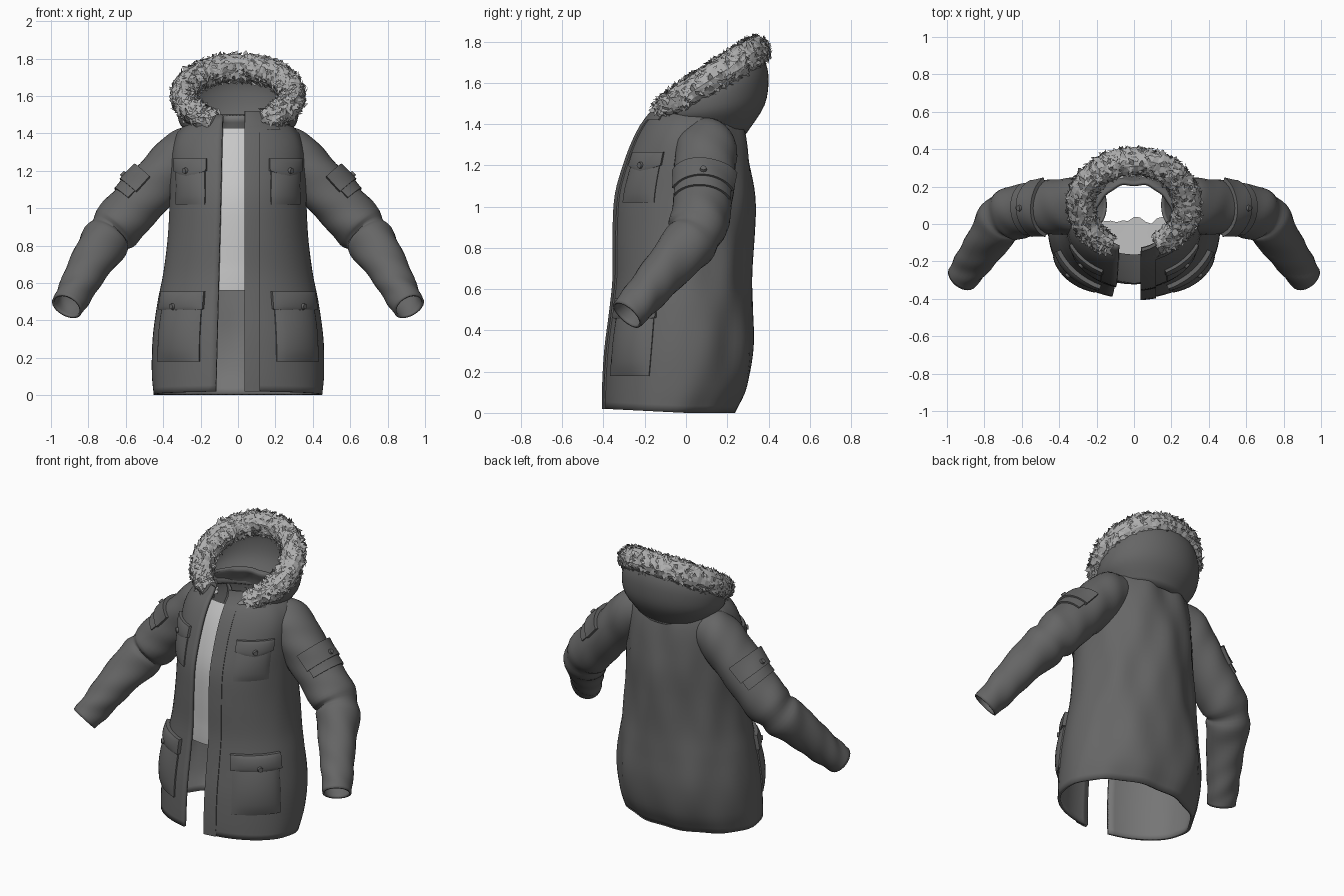
import bpy, bmesh, math, random
from mathutils import Vector

random.seed(4)
if "Cube" in bpy.data.objects:
    bpy.data.objects.remove(bpy.data.objects["Cube"])


def material(name, v):
    m = bpy.data.materials.new(name)
    m.use_nodes = True
    m.diffuse_color = (v, v, v, 1)
    bsdf = m.node_tree.nodes["Principled BSDF"]
    bsdf.inputs["Base Color"].default_value = (v, v, v, 1)
    bsdf.inputs["Roughness"].default_value = 0.8
    return m


COAT = material("dark grey cloth", 0.132)
LINING = material("grey lining", 0.18)
FUR = material("light grey fur", 0.42)
SHIRT = material("pale grey shirt", 0.57)


def interp(table, k):
    """Smooth curve through rows whose first entry is the key."""
    i = 0
    while i < len(table) - 2 and k > table[i + 1][0]:
        i += 1
    a, b = table[i], table[i + 1]
    p, q = table[max(i - 1, 0)], table[min(i + 2, len(table) - 1)]
    h = b[0] - a[0]
    t = (k - a[0]) / h
    out = []
    for j in range(1, len(a)):
        ma = (b[j] - p[j]) / (b[0] - p[0]) * h
        mb = (q[j] - a[j]) / (q[0] - a[0]) * h
        out.append(a[j] + t * ma + t * t * (3 * (b[j] - a[j]) - 2 * ma - mb)
                   + t ** 3 * (2 * (a[j] - b[j]) + ma + mb))
    return out


def span(a, b, n):
    return [a + (b - a) * i / n for i in range(n + 1)]


def finish(name, bm, mats, mirror=False, solid=0.0, smooth=True):
    me = bpy.data.meshes.new(name)
    bm.to_mesh(me)
    bm.free()
    ob = bpy.data.objects.new(name, me)
    bpy.context.collection.objects.link(ob)
    for m in mats:
        me.materials.append(m)
    if smooth:
        bpy.ops.object.select_all(action="DESELECT")
        ob.select_set(True)
        bpy.context.view_layer.objects.active = ob
        bpy.ops.object.shade_smooth_by_angle(angle=math.radians(50))
    if mirror:
        ob.modifiers.new("mirror", "MIRROR").use_mirror_merge = False
    if solid:
        s = ob.modifiers.new("thickness", "SOLIDIFY")
        s.thickness, s.offset = solid, -1
        s.material_offset = len(mats) - 1


def grid(name, rows, mats, closed=False, **kw):
    bm = bmesh.new()
    vs = [[bm.verts.new(p) for p in r] for r in rows]
    n = len(rows[0])
    for a, b in zip(vs, vs[1:]):
        for j in range(n if closed else n - 1):
            k = (j + 1) % n
            bm.faces.new((a[j], a[k], b[k], b[j]))
    finish(name, bm, mats, **kw)


# Coat body: height, half width, front y, back y
BODY = [(0, .45, -.40, .24), (.12, .46, -.40, .30), (.3, .457, -.39, .33),
        (.5, .43, -.365, .325), (.65, .40, -.35, .32), (.85, .375, -.35, .325),
        (1.05, .365, -.34, .33), (1.2, .365, -.30, .315), (1.33, .355, -.25, .295),
        (1.42, .31, -.20, .27), (1.48, .23, -.15, .235), (1.53, .19, -.14, .215)]


def surface(phi, z, off=0.0):
    w, f, b = interp(BODY, z)
    fold = .006 * math.cos(7 * phi) * math.sin(6 * z) + .004 * math.cos(11 * phi) * math.cos(9 * z)
    off += fold * max(0, .6 - math.cos(phi))
    return Vector(((w + off) * math.sin(phi), (f + b) / 2 - ((b - f) / 2 + off) * math.cos(phi), z))


def opening(z):
    """Angles of the left and right front edges."""
    w = interp(BODY, z)[0]
    return math.asin(.04 / w), math.tau - math.asin((.12 - .025 * z) / w)


rows = [[surface(p, z) for p in span(*opening(z), 64)] for z in span(0, 1.5, 44)]
for r in rows[:2]:
    for p in r:
        p.z += .02 * max(0, -p.y / .4)
grid("coat_body", rows, [COAT, LINING], solid=.018)


def patch(name, p0, p1, z0, z1, thick, dip=0.0, puff=0.0, mirror=True):
    """Raised cloth panel lying on the front of the coat."""
    us, ws = span(0, 1, 12), span(0, 1, 10)
    us, ws = [0] + us + [1], [0] + ws + [1]
    rows = []
    for i, w in enumerate(ws):
        row = []
        for j, u in enumerate(us):
            rim = i in (0, len(ws) - 1) or j in (0, len(us) - 1)
            bulge = puff * (math.sin(math.pi * u) * math.sin(math.pi * w)) ** .6
            low = z0 - dip * (1 - abs(2 * u - 1))
            row.append(surface(p0 + (p1 - p0) * u, low + (z1 - low) * w,
                               -.01 if rim else thick + bulge))
        rows.append(row)
    grid(name, rows, [COAT], mirror=mirror)


# Front placket, pockets and flaps
rows = []
for z in span(.02, 1.52, 36):
    w = interp(BODY, z)[0]
    a, b = math.asin(.035 / w), math.asin(.115 / w)
    rows.append([surface(a, z, -.005)] + [surface(p, z, .008) for p in span(a, b, 4)] + [surface(b, z, -.005)])
grid("front_placket", rows, [COAT])
patch("chest_pocket", .50, 1.12, 1.02, 1.25, .006, puff=.014)
patch("chest_flap", .47, 1.15, 1.20, 1.265, .016, dip=.035, puff=.008)
patch("hip_pocket", .46, 1.18, .18, .53, .008, puff=.026)
patch("hip_flap", .43, 1.21, .46, .555, .022, dip=.012, puff=.014)
patch("collar_stand", .2, .8, 1.42, 1.515, .008, mirror=False)

# Sleeve path: key, x, y, z, radius
ARM = [(0, .20, .10, 1.35, .10), (1, .295, .10, 1.285, .138), (2, .405, .09, 1.165, .141),
       (3, .54, .08, 1.02, .138), (4, .65, .06, .90, .140), (4.4, .685, .045, .86, .121),
       (4.8, .71, .02, .825, .133), (5.4, .755, -.045, .755, .120), (6, .805, -.12, .67, .109),
       (7, .865, -.21, .56, .096), (8, .915, -.285, .475, .086)]


def arm_point(k, ang, off=0.0):
    x, y, z, r = interp(ARM, k)
    k0, k1 = max(k - .1, 0), min(k + .1, 8)
    t = (Vector(interp(ARM, k1)[:3]) - Vector(interp(ARM, k0)[:3])).normalized()
    u = t.cross(Vector((0, 1, 0))).normalized()
    v = t.cross(u)
    r += off + .005 * math.sin(3 * ang + 4 * k) * math.sin(k * 2)
    wide = 1 + .08 * max(0, 1 - k / 5)
    return Vector((x, y, z)) + (u * math.cos(ang) + v * math.sin(ang) * wide) * r


ring = [math.tau * i / 28 for i in range(28)]
grid("sleeve", [[arm_point(k, a) for a in ring] for k in span(0, 8, 60)], [COAT],
     closed=True, mirror=True, solid=.012)


def arm_patch(name, k0, k1, half, thick):
    ks = [k0] + span(k0, k1, 6) + [k1]
    angs = [-half] + span(-half, half, 16) + [half]
    rows = [[arm_point(k, a, -.01 if i in (0, len(ks) - 1) or j in (0, len(angs) - 1) else thick)
             for j, a in enumerate(angs)] for i, k in enumerate(ks)]
    grid(name, rows, [COAT], mirror=True)


arm_patch("sleeve_pocket", 2.3, 3.1, 1.15, .010)
arm_patch("sleeve_flap", 2.25, 2.8, 1.22, .020)


# Buttons
def button(name, pos, normal):
    bm = bmesh.new()
    bmesh.ops.create_cone(bm, cap_ends=True, segments=16, radius1=.017, radius2=.014, depth=.014)
    bm.transform(Vector(normal).to_track_quat("Z", "Y").to_matrix().to_4x4())
    bmesh.ops.translate(bm, verts=bm.verts, vec=pos)
    finish(name, bm, [COAT], mirror=True)


for name, phi, z, off in (("chest_button", .81, 1.20, .028), ("hip_button", .85, .475, .038)):
    button(name, surface(phi, z, off), (math.sin(phi), -math.cos(phi), 0))
button("sleeve_button", arm_point(2.65, 0, .024), arm_point(2.65, 0, 1) - arm_point(2.65, 0))

# Hood: key, half width, centre y, depth, centre z, tilt
HOOD = [(0, .25, .09, .20, 1.38, -.03), (1, .31, .12, .26, 1.45, .04),
        (2, .325, .125, .275, 1.52, .10), (3, .315, .115, .265, 1.575, .135),
        (4, .287, .10, .235, 1.602, .15)]


def hood_point(k, t):
    w, cy, d, cz, h = interp(HOOD, k)
    return Vector((-w * math.sin(t), cy + d * math.cos(t), cz + h * math.cos(t)))


END = math.radians(154)
rows = [[hood_point(k, t) for t in span(-END, END, 48)] for k in span(0, 4, 16)]
grid("hood", rows, [COAT], solid=.02)


# Fur trim: a soft core covered in ragged overlapping tufts
def fur_point(t, ang, grow=0.0):
    c = hood_point(4, t)
    tan = (hood_point(4, t + .01) - hood_point(4, t - .01)).normalized()
    u = (c - Vector((0, .10, 1.602))).normalized()
    v = tan.cross(u).normalized()
    r = .072 - .022 * (abs(t) / END) ** 6 + grow
    return c + (u * math.cos(ang) + v * math.sin(ang)) * r


ring = [math.tau * i / 14 for i in range(14)]
rows = [[fur_point(t, a, random.uniform(-.008, .006)) for a in ring] for t in span(-END, END, 70)]
rows = [[hood_point(4, -END)] * 14] + rows + [[hood_point(4, END)] * 14]
grid("fur_core", rows, [FUR], closed=True, smooth=False)

bm = bmesh.new()
for i in range(1700):
    t, a = random.uniform(-END, END), random.uniform(0, math.tau)
    base = fur_point(t, a, -.002)
    out = (fur_point(t, a, .1) - base).normalized()
    lean = Vector([random.gauss(0, 1) for _ in range(3)])
    flat = (lean - out * lean.dot(out)).normalized()
    side = out.cross(flat) * random.uniform(.009, .018)
    along = flat * random.uniform(.025, .045) + out * random.uniform(.002, .018)
    pts = [base - side, base + side, base + along * .6 + side * .8, base + along]
    bm.faces.new([bm.verts.new(p) for p in pts])
bm.normal_update()
finish("fur_tufts", bm, [FUR], smooth=False)

# Inner shirt: front sheet that folds back at the waist
cols = span(-1.0, 1.0, 24)
rows = []
for s in span(0, 1, 5):
    row = []
    for c in cols:
        p = surface(c, .58, -.035)
        hem = .02 + (random.uniform(-.02, .02) if s == 0 else 0)
        row.append(Vector((p.x, p.y + (hem - p.y) * (1 - s), .58 - .02 * s)))
    rows.append(row)
rows += [[surface(c, z, -.03) for c in cols] for z in span(.61, 1.43, 14)]
grid("inner_shirt", rows, [SHIRT])
